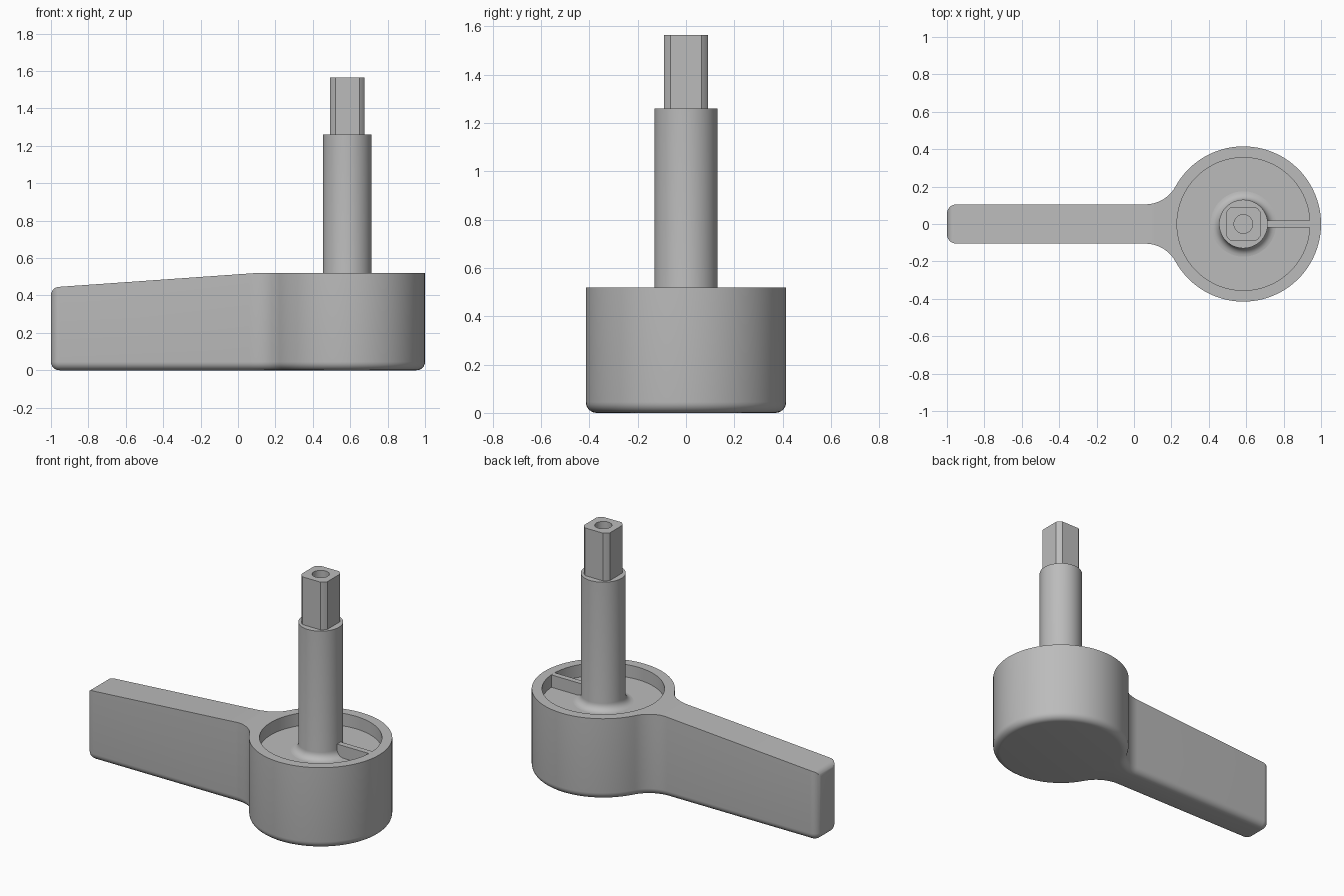
import bpy, bmesh
from math import sin, cos, pi, atan2, hypot

cube = bpy.data.objects.get("Cube")
if cube:
    bpy.data.objects.remove(cube, do_unlink=True)

grey = bpy.data.materials.new("plain grey")
grey.use_nodes = True
colour = (0.5, 0.5, 0.5, 1)
grey.diffuse_color = colour
grey.node_tree.nodes["Principled BSDF"].inputs["Base Color"].default_value = colour

HUB_X, HUB_R = 0.585, 0.415      # hub centre and radius
HALF, CORNER = 0.105, 0.05       # lever half width, end corner radius
BLEND_X, BLEND_R = 0.06, 0.185   # fillet between lever and hub
RIM, FLOOR = 0.52, 0.44          # rim height, recess floor height
SHAFT_R, SHAFT_TOP, TOP = 0.13, 1.26, 1.565


def arc(cx, cy, r, a, b, n):
    return [(cx + r * cos(a + (b - a) * i / n), cy + r * sin(a + (b - a) * i / n))
            for i in range(n + 1)]


def loft(name, rings):
    """Join equal rings of 3D points into a closed solid."""
    bm = bmesh.new()
    rows = [[bm.verts.new(p) for p in ring] for ring in rings]
    n = len(rows[0])
    for low, high in zip(rows, rows[1:]):
        for i in range(n):
            j = (i + 1) % n
            bm.faces.new((low[i], low[j], high[j], high[i]))
    bm.faces.new(rows[0][::-1])
    bm.faces.new(rows[-1])
    bmesh.ops.recalc_face_normals(bm, faces=bm.faces)
    mesh = bpy.data.meshes.new(name)
    bm.to_mesh(mesh)
    bm.free()
    mesh.materials.append(grey)
    obj = bpy.data.objects.new(name, mesh)
    bpy.context.collection.objects.link(obj)
    return obj


def turned(name, profile, n=64):
    """Solid of revolution about the hub axis from (radius, z) pairs."""
    return loft(name, [[(x, y, z) for x, y in arc(HUB_X, 0, r, 0, 2 * pi, n)[:-1]]
                       for r, z in profile])


def boolean(obj, cutter, operation):
    mod = obj.modifiers.new(operation.lower(), 'BOOLEAN')
    mod.operation, mod.solver, mod.object = operation, 'EXACT', cutter
    bpy.context.view_layer.objects.active = obj
    bpy.ops.object.modifier_apply(modifier=mod.name)
    bpy.data.objects.remove(cutter, do_unlink=True)


def smooth(obj):
    bpy.ops.object.select_all(action='DESELECT')
    obj.select_set(True)
    bpy.context.view_layer.objects.active = obj
    bpy.ops.object.shade_smooth_by_angle(angle=pi / 6)


def outline(d):
    """Plan of hub and lever, shrunk inward by d."""
    a = pi - atan2(HALF + BLEND_R, HUB_X - BLEND_X)
    half = arc(HUB_X, 0, HUB_R - d, 0, a, 40)
    half += arc(BLEND_X, HALF + BLEND_R, BLEND_R + d, a - pi, -pi / 2, 12)[1:]
    half += arc(CORNER - 1, HALF - CORNER, CORNER - d, pi / 2, pi, 8)
    return half + [(x, -y) for x, y in half[:0:-1]]


# Hub and lever body with a rounded bottom edge
b = 0.045
rings = [[(x, y, b - b * cos(t)) for x, y in outline(b - b * sin(t))]
         for t in [pi / 2 * i / 6 for i in range(7)]]
body = loft("lever_body", rings + [[(x, y, RIM) for x, y in outline(0)]])

# Sloped lever top and rounded upper end
side = [(1.2, -0.1), (1.2, 0.7), (0.5, 0.7), (0.1, RIM)]
side += arc(-0.955, 0.401, 0.045, pi / 2 + 0.07, pi, 6) + [(-1, 0.38), (-1.1, 0.36), (-1.1, -0.1)]
boolean(body, loft("side_cutter", [[(x, y, z) for x, z in side] for y in (-0.6, 0.6)]),
        'INTERSECT')

# Round recess in the hub
boolean(body, turned("recess_cutter", [(0.355, FLOOR), (0.355, 0.65)], 80), 'DIFFERENCE')
smooth(body)

# Shaft with a flared foot
f = 0.045
flare = [(SHAFT_R + f - r, z) for r, z in arc(0, FLOOR + f, f, -pi / 2, 0, 6)]
shaft = turned("shaft", [(SHAFT_R + f, FLOOR - 0.02)] + flare + [(SHAFT_R, SHAFT_TOP)])
smooth(shaft)

# Square drive end with rounded corners and a centre hole
S, R = 0.092, 0.112
k = atan2((R * R - S * S) ** 0.5, S)
plan = [p for q in range(4)
        for p in arc(HUB_X, 0, R, q * pi / 2 + k, (q + 1) * pi / 2 - k, 5)]
drive = loft("square_drive", [[(x, y, z) for x, y in plan] for z in (SHAFT_TOP - 0.02, TOP)])
boolean(drive, turned("hole_cutter", [(0.05, TOP - 0.2), (0.05, TOP + 0.1)], 32), 'DIFFERENCE')
smooth(drive)

# Rib joining shaft and rim
loft("rib", [[(x, y, z) for x, y in ((0.7, -0.018), (0.942, -0.018), (0.942, 0.018), (0.7, 0.018))]
             for z in (FLOOR - 0.02, RIM - 0.001)])
